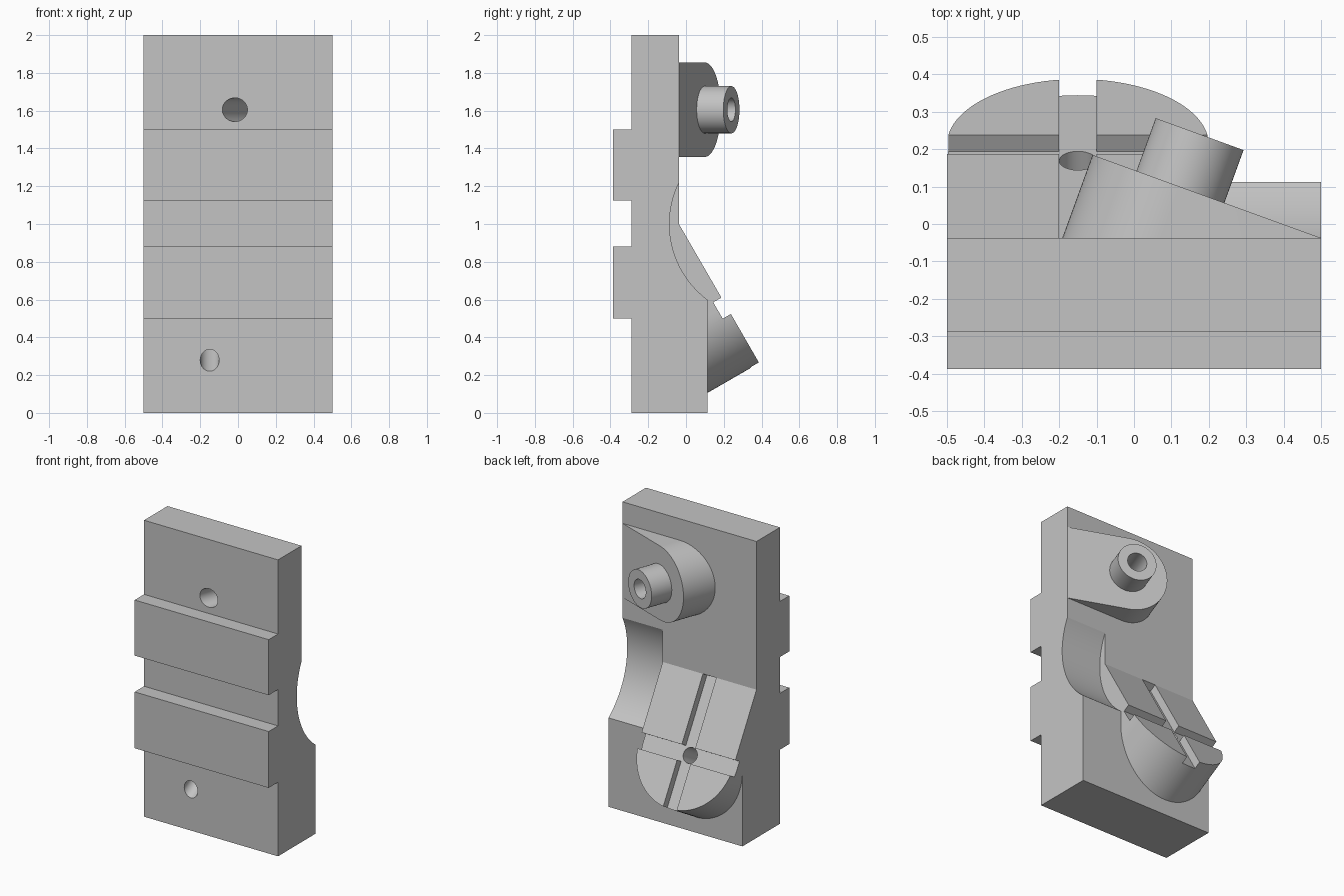
import bpy, bmesh
from math import sin, cos, pi, radians
from mathutils import Vector

cube = bpy.data.objects.get("Cube")
if cube:
    bpy.data.objects.remove(cube, do_unlink=True)

grey = bpy.data.materials.new("plain grey")
grey.use_nodes = True
COLOUR = (0.55, 0.55, 0.55, 1)
grey.diffuse_color = COLOUR
grey.node_tree.nodes["Principled BSDF"].inputs["Base Color"].default_value = COLOUR


def prism(name, outline, origin, u, v, w, near, far):
    """Extrude a 2D outline (axes u, v) along w from near to far."""
    bm = bmesh.new()
    rings = [[bm.verts.new(origin + u * a + v * b + w * t) for a, b in outline]
             for t in (near, far)]
    bm.faces.new(rings[0])
    bm.faces.new(rings[1][::-1])
    n = len(outline)
    for i in range(n):
        j = (i + 1) % n
        bm.faces.new((rings[0][i], rings[1][i], rings[1][j], rings[0][j]))
    bmesh.ops.recalc_face_normals(bm, faces=bm.faces)
    mesh = bpy.data.meshes.new(name)
    bm.to_mesh(mesh)
    bm.free()
    mesh.materials.append(grey)
    obj = bpy.data.objects.new(name, mesh)
    bpy.context.collection.objects.link(obj)
    return obj


def arc(r, start, end, n):
    return [(r * cos(start + (end - start) * i / n), r * sin(start + (end - start) * i / n))
            for i in range(n + 1)]


def circle(r, n=64):
    return arc(r, 0, 2 * pi, n)[:-1]


def rect(a0, a1, b0, b1):
    return [(a0, b0), (a1, b0), (a1, b1), (a0, b1)]


def combine(target, tool, operation):
    mod = target.modifiers.new(operation.lower(), "BOOLEAN")
    mod.operation = operation
    mod.solver = "EXACT"
    mod.object = tool
    bpy.context.view_layer.objects.active = target
    bpy.ops.object.modifier_apply(modifier=mod.name)
    bpy.data.objects.remove(tool, do_unlink=True)


X, Y, Z = Vector((1, 0, 0)), Vector((0, 1, 0)), Vector((0, 0, 1))
RIB, FRONT, BACK, STEP = -0.3875, -0.2875, -0.0375, 0.1125

# Backing plate with two front ribs and a thicker foot
profile = [(FRONT, 0), (STEP, 0), (STEP, 0.7), (BACK, 0.95), (BACK, 2), (FRONT, 2)]
for low, high in ((1.125, 1.5), (0.5, 0.88)):
    profile += [(FRONT, high), (RIB, high), (RIB, low), (FRONT, low)]
body = prism("mounting_block", profile, Vector((0, 0, 0)), Y, Z, X, -0.5, 0.5)

# Scooped hollow on one side
scoop = prism("scoop_cutter", circle(0.5, 120), Vector((0, 0.4125, 1)), Y, Z, X, 0.2, 0.7)
combine(body, scoop, "DIFFERENCE")

# Sloping pad with a round lower end
tilt = radians(30)
down = Vector((0, sin(tilt), -cos(tilt)))
out = Vector((0, cos(tilt), sin(tilt)))
pad_centre = Vector((-0.15, BACK, 1)) + down * 0.5
pad_outline = [(-0.35, -0.5), (0.35, -0.5)] + arc(0.35, 0, pi, 48)
pad = prism("sloping_pad", pad_outline, pad_centre, X, down, out, -0.33, 0)
combine(body, pad, "UNION")

# Crossed grooves in the pad
for slot in (rect(-0.45, 0.45, -0.05, 0.05), rect(-0.05, 0.05, -0.5, 0.5)):
    cutter = prism("groove_cutter", slot, pad_centre, X, down, out, -0.05, 0.1)
    combine(body, cutter, "DIFFERENCE")

# Angled upper boss and its peg
turn = radians(20)
along = Vector((cos(turn), -sin(turn), 0))
face = Vector((sin(turn), cos(turn), 0))
boss_centre = Vector((0.5, BACK, 1.605)) - along * 0.4
boss_outline = arc(0.25, pi / 2, 3 * pi / 2, 48) + [(0.4, -0.25), (0.4, 0.25)]
boss = prism("angled_boss", boss_outline, boss_centre, along, Z, face, -0.245, 0)
combine(body, boss, "UNION")
peg = prism("peg", circle(0.125), boss_centre, along, Z, face, -0.05, 0.15)
combine(body, peg, "UNION")

# Through holes square to the two angled faces
upper = prism("upper_hole", circle(0.0625), boss_centre, along, Z, face, -0.6, 0.3)
combine(body, upper, "DIFFERENCE")
lower = prism("lower_hole", circle(0.05), pad_centre, X, down, out, -0.75, 0.2)
combine(body, lower, "DIFFERENCE")

# Smooth the curved walls, keep corners crisp
bpy.ops.object.select_all(action="DESELECT")
body.select_set(True)
bpy.context.view_layer.objects.active = body
bpy.ops.object.shade_smooth_by_angle(angle=radians(25))
